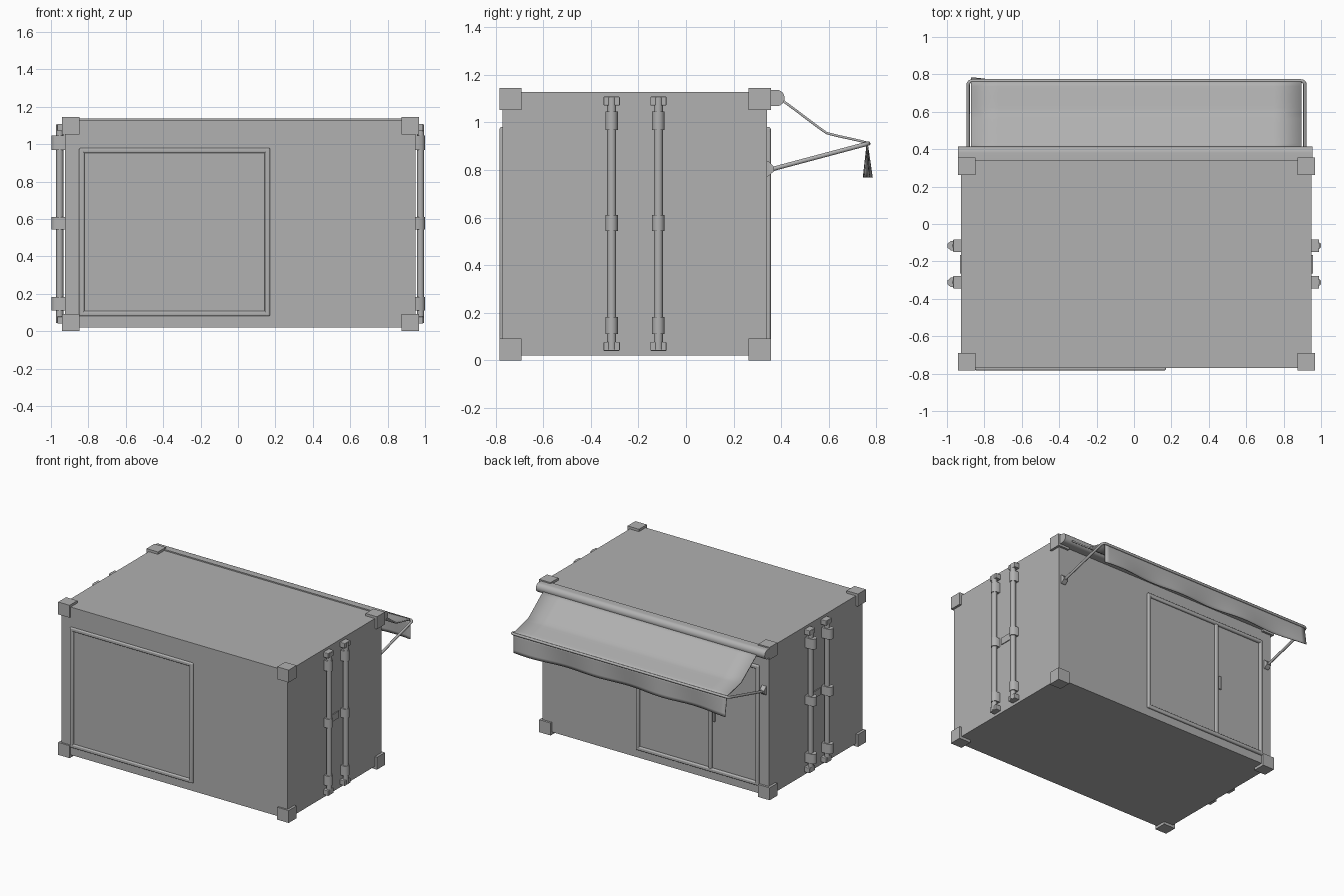
import bpy, bmesh, math
from mathutils import Vector

if "Cube" in bpy.data.objects:
    bpy.data.objects.remove(bpy.data.objects["Cube"])

grey = bpy.data.materials.new("dark_grey")
grey.diffuse_color = (0.44, 0.44, 0.44, 1)
grey.use_nodes = True
grey.node_tree.nodes["Principled BSDF"].inputs["Base Color"].default_value = grey.diffuse_color


def mesh_object(name, bm):
    bmesh.ops.recalc_face_normals(bm, faces=bm.faces)
    me = bpy.data.meshes.new(name)
    bm.to_mesh(me)
    bm.free()
    me.materials.append(grey)
    ob = bpy.data.objects.new(name, me)
    bpy.context.collection.objects.link(ob)
    return ob


def box(name, x0, x1, y0, y1, z0, z1, bevel=0, segments=2):
    bm = bmesh.new()
    bmesh.ops.create_cube(bm, size=1)
    for v in bm.verts:
        v.co = ((x0 + x1) / 2 + v.co.x * (x1 - x0),
                (y0 + y1) / 2 + v.co.y * (y1 - y0),
                (z0 + z1) / 2 + v.co.z * (z1 - z0))
    ob = mesh_object(name, bm)
    if bevel:
        m = ob.modifiers.new("bevel", 'BEVEL')
        m.width, m.segments = bevel, segments
    return ob


def select(ob):
    bpy.ops.object.select_all(action='DESELECT')
    ob.select_set(True)
    bpy.context.view_layer.objects.active = ob


def smooth(ob, angle=40):
    select(ob)
    bpy.ops.object.shade_smooth_by_angle(angle=math.radians(angle))


def extrude(name, profile, lo, hi, place):
    # closed 2D profile swept from lo to hi; place(p, q, t) gives the 3D point
    bm = bmesh.new()
    a = [bm.verts.new(place(p, q, lo)) for p, q in profile]
    b = [bm.verts.new(place(p, q, hi)) for p, q in profile]
    n = len(profile)
    bm.faces.new(a)
    bm.faces.new(b)
    for i in range(n):
        bm.faces.new((a[i], a[(i + 1) % n], b[(i + 1) % n], b[i]))
    return mesh_object(name, bm)


def along_x(p, q, t):
    return (t, p, q)


def grid(name, func, nu, nv, thickness):
    bm = bmesh.new()
    vs = [[bm.verts.new(func(i / nu, j / nv)) for j in range(nv + 1)] for i in range(nu + 1)]
    for i in range(nu):
        for j in range(nv):
            bm.faces.new((vs[i][j], vs[i + 1][j], vs[i + 1][j + 1], vs[i][j + 1]))
    ob = mesh_object(name, bm)
    m = ob.modifiers.new("thickness", 'SOLIDIFY')
    m.thickness, m.offset = thickness, 0
    smooth(ob)
    return ob


# Container body and corner castings
box("container_body", -0.924, 0.95, -0.77, 0.34, 0.02, 1.127)
for x in (-0.942, 0.873):
    for y in (-0.783, 0.263):
        for z in (0, 1.052):
            box("corner_casting", x, x + 0.095, y, y + 0.093, z, z + 0.093)


# Opening frames on the front and back walls
def frame(name, y0, y1):
    for x in (-0.849, 0.143):
        smooth(box(name + "_post", x, x + 0.028, y0, y1, 0.08, 0.98, 0.008, 3))
    for z in (0.08, 0.952):
        smooth(box(name + "_rail", -0.849, 0.171, y0, y1, z, z + 0.028, 0.008, 3))


frame("front_frame", -0.783, -0.755)
frame("back_frame", 0.325, 0.356)
smooth(box("back_door_divider", -0.457, -0.429, 0.325, 0.354, 0.1, 0.96, 0.008, 3))
box("back_door_handle", -0.482, -0.464, 0.335, 0.354, 0.46, 0.56, 0.004)

# Locking bars on both ends
for side, wall, bar, tip in ((1, 0.948, 0.976, 0.999), (-1, -0.922, -0.953, -0.997)):
    for y in (-0.312, -0.116):
        bm = bmesh.new()
        bmesh.ops.create_cone(bm, cap_ends=True, segments=16, radius1=0.019, radius2=0.019, depth=1.06)
        bmesh.ops.translate(bm, verts=bm.verts, vec=Vector((bar, y, 0.575)))
        smooth(mesh_object("lock_bar", bm))
        for z in (0.04, 1.07):
            xs = sorted((wall - side * 0.005, bar + side * 0.014))
            box("lock_bar_end", *xs, y - 0.034, y + 0.034, z, z + 0.038, 0.004)
        w, t = 0.026, tip - side * 0.018
        prof = [(wall, -w), (t, -w), (tip, -w * 0.4), (tip, w * 0.4), (t, w), (wall, w)]
        for z0, z1 in ((0.11, 0.183), (0.543, 0.61), (0.968, 1.045)):
            smooth(extrude("lock_bar_bracket", prof, z0, z1, lambda p, q, s: (p, y + q, s)), 60)
    box("lock_plate", *sorted((wall - side * 0.005, wall + side * 0.008)), -0.265, -0.167, 0.55, 0.602)

# Awning roller case: flat back, rounded front
arc = [(0.382 + 0.032 * math.cos(a), 1.102 + 0.034 * math.sin(a))
       for a in [math.radians(-90 + 15 * i) for i in range(13)]]
smooth(extrude("awning_case", [(0.338, 1.068)] + arc + [(0.338, 1.136)], -0.942, 0.954, along_x))

# Awning cloth: straight drop, bend, then flatter to the front tube
P0, P1, P2 = Vector((0.4, 1.095)), Vector((0.59, 0.963)), Vector((0.765, 0.913))


def cloth(u, v):
    p = P0.lerp(P1, v * 2) if v < 0.5 else P1.lerp(P2, v * 2 - 1)
    return (-0.872 + 1.768 * u, p.x, p.y + 0.004 * math.cos(2 * math.pi * v) - 0.004)


grid("awning_cloth", cloth, 12, 12, 0.01)


# Gently wavy hanging valance
def valance(u, v):
    x = -0.872 + 1.768 * u
    wave = math.cos(2 * math.pi * (x + 0.87) / 0.54)
    flare = 0.011 * math.exp(-u * 12) - 0.01 * math.exp(-((u - 0.6) / 0.2) ** 2)
    return (x, 0.761 + v * (0.010 * wave + flare), 0.912 - 0.144 * v)


grid("awning_valance", valance, 48, 6, 0.005)

# Bent tube carrying the cloth, wall to wall
A, B = Vector((0.36, 0.803)), Vector((0.765, 0.911))
points = []
for side, x in ((-1, -0.887), (1, 0.914)):
    part = [(x, A.x, A.y)]
    for k in range(5):
        a = math.radians(90 * k / 4)
        p = B + (A - B).normalized() * 0.022 * (1 - math.sin(a))
        part.append((x - side * 0.022 * (1 - math.cos(a)), p.x, p.y))
    points += part if side < 0 else part[::-1]
cu = bpy.data.curves.new("awning_arm_tube", 'CURVE')
cu.dimensions = '3D'
cu.bevel_depth, cu.bevel_resolution, cu.use_fill_caps = 0.0095, 3, True
sp = cu.splines.new('POLY')
sp.points.add(len(points) - 1)
for q, p in zip(sp.points, points):
    q.co = (*p, 1)
cu.materials.append(grey)
tube = bpy.data.objects.new("awning_arm_tube", cu)
bpy.context.collection.objects.link(tube)
select(tube)
bpy.ops.object.convert(target='MESH')
smooth(bpy.context.view_layer.objects.active)

# Wall mounts of the awning arms
mount = [(0.335, 0.77), (0.347, 0.775), (0.37, 0.795), (0.37, 0.812), (0.347, 0.835), (0.335, 0.84)]
for x in (-0.887, 0.914):
    extrude("awning_arm_mount", mount, x - 0.018, x + 0.018, along_x)
